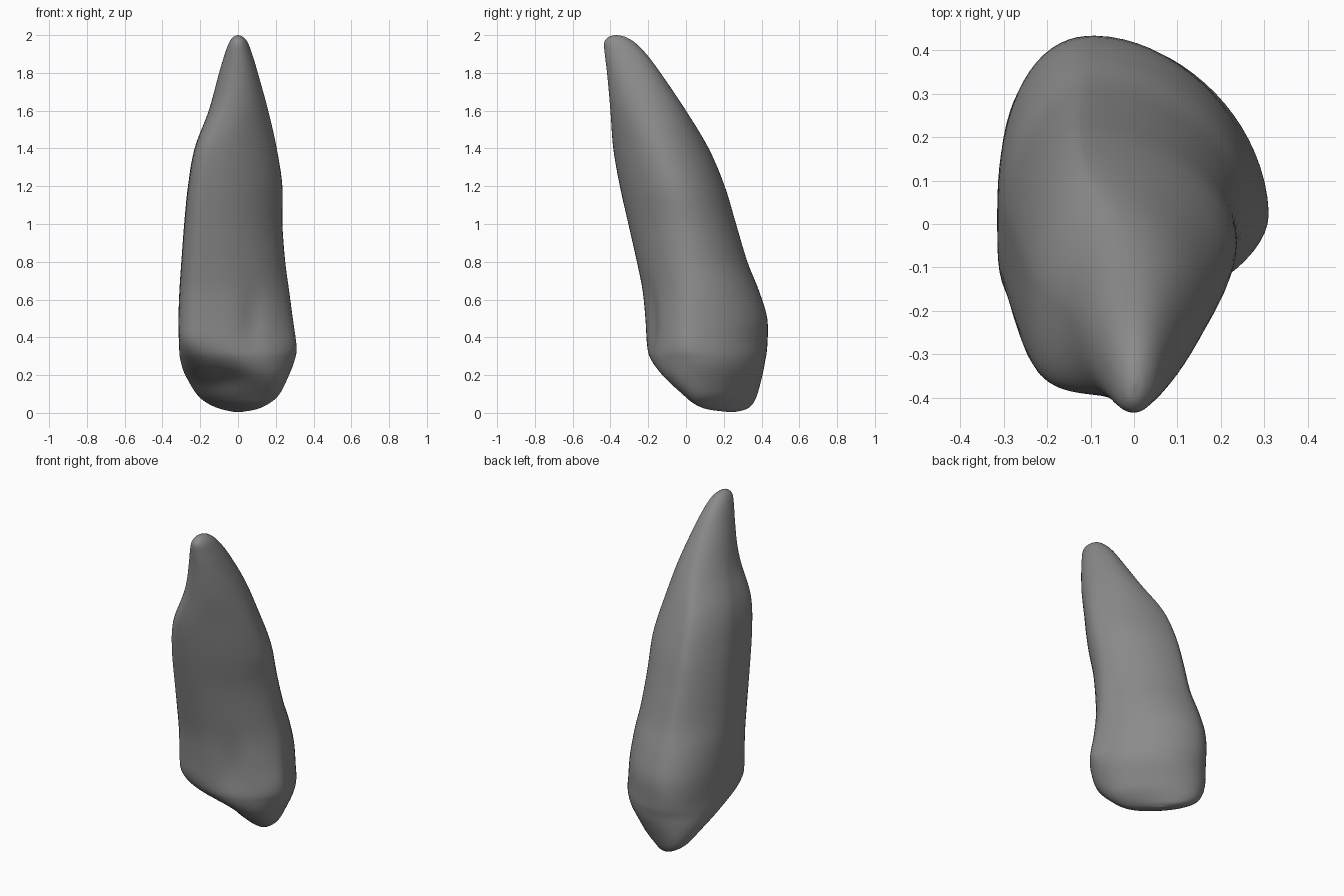
import bpy, bmesh, math

if "Cube" in bpy.data.objects:
    bpy.data.objects.remove(bpy.data.objects["Cube"])

# Sections: z, x min, x max, y min, y max, ridge x, widest y
ROWS = [
    (0.005, -0.02, 0.02, 0.22, 0.26, 0.00, 0.24),
    (0.02, -0.09, 0.10, 0.11, 0.32, 0.00, 0.21),
    (0.05, -0.16, 0.165, 0.04, 0.355, 0.00, 0.19),
    (0.10, -0.22, 0.22, -0.02, 0.378, -0.01, 0.17),
    (0.20, -0.28, 0.27, -0.13, 0.405, -0.04, 0.10),
    (0.28, -0.305, 0.30, -0.185, 0.42, -0.07, 0.04),
    (0.35, -0.312, 0.31, -0.205, 0.43, -0.09, 0.01),
    (0.50, -0.315, 0.29, -0.215, 0.43, -0.09, 0.03),
    (0.65, -0.31, 0.27, -0.23, 0.385, -0.10, 0.04),
    (0.80, -0.30, 0.25, -0.26, 0.325, -0.11, 0.02),
    (1.00, -0.285, 0.235, -0.305, 0.265, -0.12, -0.01),
    (1.20, -0.265, 0.235, -0.35, 0.205, -0.12, -0.06),
    (1.40, -0.23, 0.205, -0.385, 0.12, -0.10, -0.13),
    (1.60, -0.155, 0.16, -0.40, 0.00, -0.03, -0.20),
    (1.80, -0.10, 0.105, -0.418, -0.135, 0.00, -0.28),
    (1.90, -0.07, 0.075, -0.43, -0.21, 0.00, -0.32),
    (1.96, -0.047, 0.052, -0.433, -0.27, 0.00, -0.35),
    (1.99, -0.025, 0.027, -0.41, -0.32, 0.00, -0.365),
    (2.00, -0.003, 0.003, -0.375, -0.365, 0.00, -0.37),
]
SEG, STEPS = 72, 5


def spline(a, b, c, d, t):
    return 0.5 * (2*b + (c - a)*t + (2*a - 5*b + 4*c - d)*t*t + (3*b - a - 3*c + d)*t**3)


def ramp(v, lo, hi):
    t = min(max((v - lo) / (hi - lo), 0), 1)
    return t * t * (3 - 2 * t)


def bump(x, z, cx, cz, sx, sz):
    return math.exp(-((x - cx) / sx)**2 - ((z - cz) / sz)**2)


def fit(vals, lo, hi):
    a, b = min(vals), max(vals)
    return [lo + (v - a) / (b - a) * (hi - lo) for v in vals]


def section(row):
    z, x0, x1, y0, y1, cx, cy = row
    edge = 1 - ramp(z, 0.12, 0.42)
    # the biting edge runs diagonally and widens upward
    tilt = math.radians(8 + 52 * math.exp(-z / 0.15))
    n_fl = 4.2 - 1.9 * ramp(z, 1.25, 1.75)
    n_bl = 2.35 - 0.75 * ramp(z, 0.35, 0.9) + 0.4 * ramp(z, 1.5, 1.9)
    n_r = 0.25 * ramp(z, 1.4, 1.8)
    xs, ys = [], []
    for i in range(SEG):
        a = 2 * math.pi * i / SEG
        c, s = math.cos(a), math.sin(a)
        # root: each quadrant has its own fullness
        n = (1.85 + n_r if s > 0 else 1.75 + n_r) if c > 0 else (n_bl if s > 0 else n_fl)
        rx = x1 - cx if c > 0 else cx - x0
        ry = y1 - cy if s > 0 else cy - y0
        r = (abs(c)**n + abs(s)**n) ** (-1 / n)
        # crown: slanted ellipse that narrows to the biting edge
        ex = (x0 + x1) / 2 + (x1 - x0) / 2 * math.cos(a + tilt / 2)
        ey = (y0 + y1) / 2 + (y1 - y0) / 2 * math.sin(a - tilt / 2)
        xs.append((cx + rx * r * c) * (1 - edge) + ex * edge)
        ys.append((cy + ry * r * s) * (1 - edge) + ey * edge)
    pts = []
    for i, (x, y) in enumerate(zip(fit(xs, x0, x1), fit(ys, y0, y1))):
        a = 2 * math.pi * i / SEG
        # hollow inner face of the crown, shallow groove on the root
        inner = max(0, -math.cos(a - math.pi / 4))
        h = 0.025 * inner * bump(x, z, -0.06, 0.18, 0.14, 0.06)
        g = max(0, -math.sin(a)) * 0.02 * bump(x, z, 0.08, 0.50, 0.06, 0.15)
        pts.append((x + h, y + h + g, z))
    return pts


# Refine the sections along the tooth
rows = []
for i in range(len(ROWS) - 1):
    q = [ROWS[min(max(i + k, 0), len(ROWS) - 1)] for k in (-1, 0, 1, 2)]
    for k in range(STEPS):
        rows.append([spline(*v, k / STEPS) for v in zip(*q)])
rows.append(ROWS[-1])

# Loft the skin
bm = bmesh.new()
rings = [[bm.verts.new(p) for p in section(r)] for r in rows]
for lo, hi in zip(rings, rings[1:]):
    for i in range(SEG):
        j = (i + 1) % SEG
        bm.faces.new((lo[i], lo[j], hi[j], hi[i]))
bm.faces.new(rings[0][::-1])
bm.faces.new(rings[-1])
bmesh.ops.recalc_face_normals(bm, faces=bm.faces)
for f in bm.faces:
    f.smooth = True
mesh = bpy.data.meshes.new("tooth")
bm.to_mesh(mesh)
bm.free()
tooth = bpy.data.objects.new("tooth", mesh)
bpy.context.collection.objects.link(tooth)

# Dark grey surface
mat = bpy.data.materials.new("dark_grey")
mat.diffuse_color = (0.26, 0.26, 0.26, 1)
mat.use_nodes = True
mat.node_tree.nodes["Principled BSDF"].inputs["Base Color"].default_value = mat.diffuse_color
mesh.materials.append(mat)
